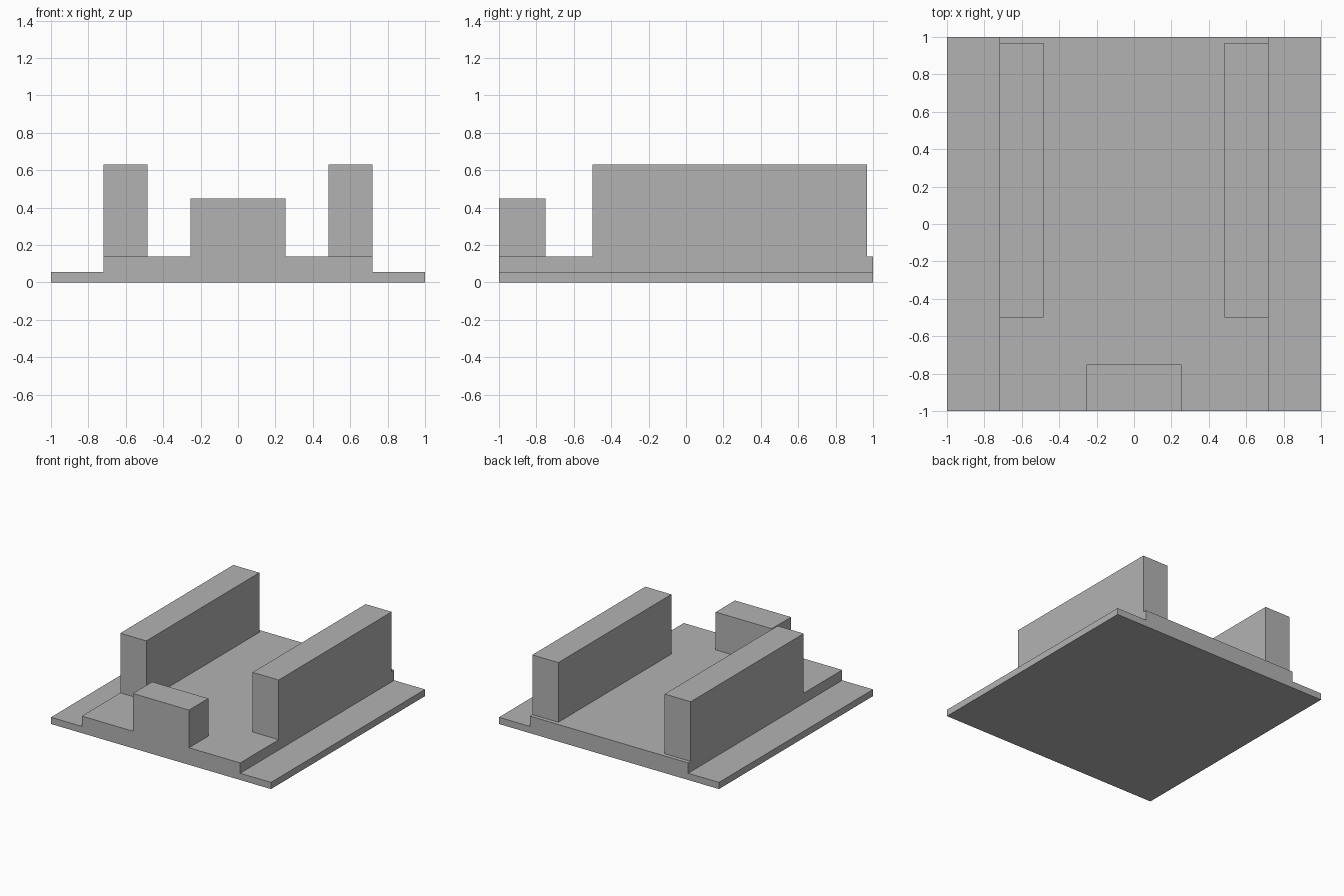
import bpy
import bmesh

cube = bpy.data.objects.get("Cube")
if cube:
    bpy.data.objects.remove(cube, do_unlink=True)

# One plain grey for everything
GREY = (0.45, 0.45, 0.45, 1)
grey = bpy.data.materials.new("plain grey")
grey.use_nodes = True
grey.diffuse_color = GREY
grey.node_tree.nodes["Principled BSDF"].inputs["Base Color"].default_value = GREY

FLANGE_TOP, DECK_TOP = 0.055, 0.14
DECK_HALF = 0.72


def add_object(name, bm):
    bmesh.ops.recalc_face_normals(bm, faces=bm.faces)
    mesh = bpy.data.meshes.new(name)
    bm.to_mesh(mesh)
    bm.free()
    mesh.materials.append(grey)
    obj = bpy.data.objects.new(name, mesh)
    bpy.context.collection.objects.link(obj)
    return obj


def extrude(name, outline, offset, open_start=False):
    """Sweep a flat outline along an offset, optionally leaving its start open."""
    bm = bmesh.new()
    start = bm.faces.new([bm.verts.new(p) for p in outline])
    swept = bmesh.ops.extrude_face_region(bm, geom=[start], use_keep_orig=True)
    moved = [v for v in swept["geom"] if isinstance(v, bmesh.types.BMVert)]
    bmesh.ops.translate(bm, verts=moved, vec=offset)
    bmesh.ops.recalc_face_normals(bm, faces=bm.faces)
    if open_start:
        bmesh.ops.delete(bm, geom=[start], context="FACES_ONLY")
    return add_object(name, bm)


def block(name, x0, x1, y0, y1, top):
    """Upright block resting on the deck."""
    outline = [(x, y, DECK_TOP) for x, y in ((x0, y0), (x1, y0), (x1, y1), (x0, y1))]
    return extrude(name, outline, (0, 0, top - DECK_TOP), open_start=True)


# Base: raised deck between two thin side flanges
half = [(1, 0), (1, FLANGE_TOP), (DECK_HALF, FLANGE_TOP), (DECK_HALF, DECK_TOP)]
profile = half + [(-x, z) for x, z in reversed(half)]
extrude("stepped_base", [(x, -1, z) for x, z in profile], (0, 2, 0))

# Long walls along both edges of the deck
block("left_wall", 0.483, DECK_HALF, -0.5, 0.967, 0.63)
block("right_wall", -DECK_HALF, -0.483, -0.5, 0.967, 0.63)

# Short block in the middle of the front edge
block("front_block", -0.255, 0.255, -1, -0.75, 0.45)
